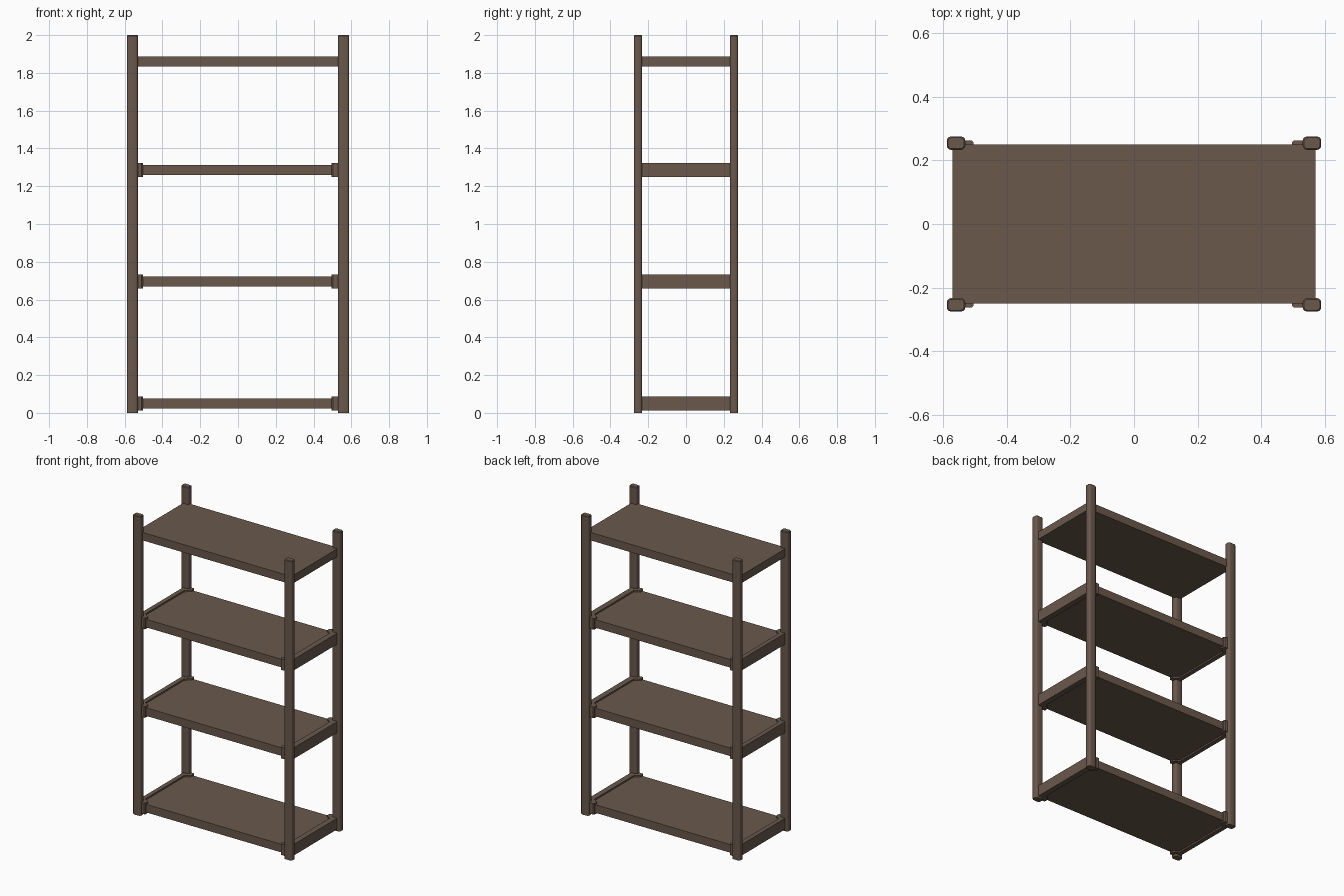
import bpy, bmesh

if "Cube" in bpy.data.objects:
    bpy.data.objects.remove(bpy.data.objects["Cube"])

def material(name, rgb):
    m = bpy.data.materials.new(name)
    m.diffuse_color = (*rgb, 1)
    m.use_nodes = True
    m.node_tree.nodes["Principled BSDF"].inputs["Base Color"].default_value = m.diffuse_color
    return m

BROWN = material("dark brown wood", (0.142, 0.098, 0.071))

def prism(name, outline, z0, z1, mat):
    """Extrude a flat outline from z0 to z1."""
    bm = bmesh.new()
    base = bm.faces.new([bm.verts.new((x, y, z0)) for x, y in outline])
    top = bmesh.ops.extrude_face_region(bm, geom=[base])["geom"]
    for v in top:
        if isinstance(v, bmesh.types.BMVert):
            v.co.z = z1
    bmesh.ops.recalc_face_normals(bm, faces=bm.faces)
    me = bpy.data.meshes.new(name)
    bm.to_mesh(me)
    bm.free()
    ob = bpy.data.objects.new(name, me)
    bpy.context.collection.objects.link(ob)
    me.materials.append(mat)
    return ob

def box(name, x0, x1, y0, y1, z0, z1, mat):
    return prism(name, [(x0, y0), (x1, y0), (x1, y1), (x0, y1)], z0, z1, mat)

def smooth(ob):
    bpy.ops.object.select_all(action='DESELECT')
    bpy.context.view_layer.objects.active = ob
    ob.select_set(True)
    bpy.ops.object.shade_smooth_by_angle(angle=0.7)

# corner posts with rounded vertical edges
for sx, side in ((-1, "left"), (1, "right")):
    for sy, end in ((-1, "front"), (1, "back")):
        post = box(f"{end}_{side}_post", sx * .559 - .029, sx * .559 + .029,
                   sy * .254 - .021, sy * .254 + .021, 0, 2, BROWN)
        bm = bmesh.new()
        bm.from_mesh(post.data)
        upright = [e for e in bm.edges if abs(e.verts[0].co.z - e.verts[1].co.z) > 1]
        bmesh.ops.bevel(bm, geom=upright, offset=.013, segments=3, profile=.5, affect='EDGES')
        caps = [e for e in bm.edges if all(v.co.z > 1.99 for v in e.verts)]
        bmesh.ops.bevel(bm, geom=caps, offset=.004, segments=1, affect='EDGES')
        bm.to_mesh(post.data)
        bm.free()
        smooth(post)

# plain top shelf
box("top_shelf", -.57, .57, -.25, .25, 1.833, 1.886, BROWN)

# lower shelves, each held by a C-shaped rail at both ends
for name, z in (("bottom", .05), ("lower", .695), ("upper", 1.286)):
    box(f"{name}_shelf", -.56, .56, -.25, .25, z - .027, z + .027, BROWN)
    for s, side, tip in ((-1, "left", .504), (1, "right", .496)):
        outline = [(.57, -.262), (tip + .006, -.262), (tip, -.256), (tip, -.232),
                   (tip + .036, -.205), (tip + .036, .205), (tip, .232),
                   (tip, .256), (tip + .006, .262), (.57, .262)]
        prism(f"{name}_{side}_rail", [(s * x, y) for x, y in outline],
              z - .037, z + .037, BROWN)
